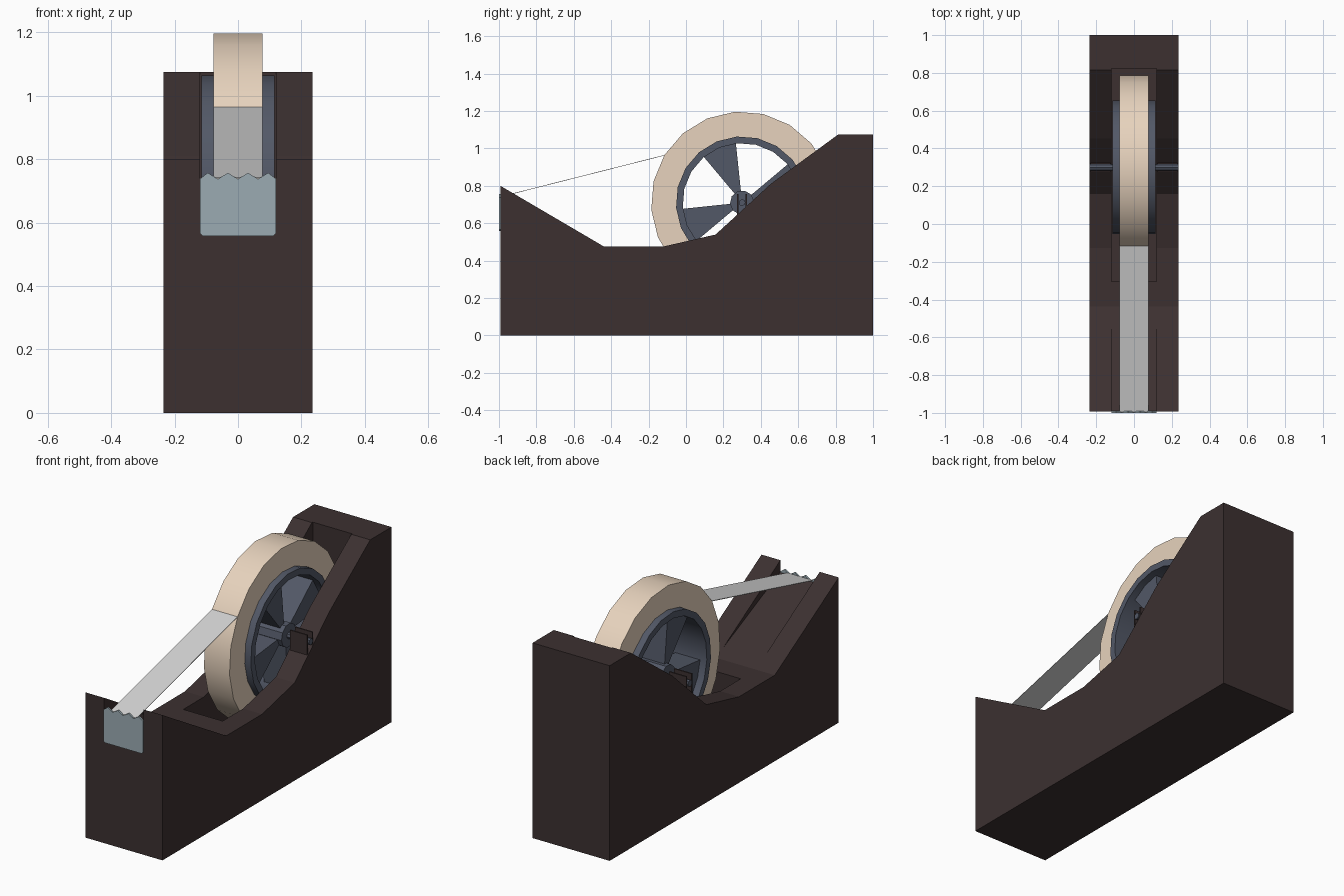
import bpy, bmesh, math

if "Cube" in bpy.data.objects:
    bpy.data.objects.remove(bpy.data.objects["Cube"])

def material(name, rgb):
    m = bpy.data.materials.new(name)
    m.diffuse_color = (*rgb, 1)
    m.use_nodes = True
    m.node_tree.nodes["Principled BSDF"].inputs["Base Color"].default_value = m.diffuse_color
    return m

BROWN = material("dark_brown_plastic", (0.045, 0.030, 0.030))
NAVY = material("blue_grey_plastic", (0.085, 0.098, 0.135))
TAN = material("tan_tape", (0.80, 0.65, 0.51))
CLEAR = material("grey_strip", (0.66, 0.66, 0.66))
STEEL = material("blade_steel", (0.33, 0.41, 0.45))

CY, CZ = 0.30, 0.71      # roll centre
SIDES = 20
START = 4.5              # angle of the first vertex

def finish(name, bm, mat, smooth=False):
    bmesh.ops.recalc_face_normals(bm, faces=bm.faces)
    me = bpy.data.meshes.new(name)
    bm.to_mesh(me)
    bm.free()
    ob = bpy.data.objects.new(name, me)
    bpy.context.collection.objects.link(ob)
    me.materials.append(mat)
    if smooth:
        bpy.ops.object.select_all(action='DESELECT')
        ob.select_set(True)
        bpy.context.view_layer.objects.active = ob
        bpy.ops.object.shade_smooth_by_angle(angle=math.radians(35))
    return ob

def add_prism(bm, profile, x0, x1):
    """Extrude a (y, z) profile from x0 to x1."""
    f = bm.faces.new([bm.verts.new((x0, y, z)) for y, z in profile])
    r = bmesh.ops.extrude_face_region(bm, geom=[f])
    for v in r["geom"]:
        if isinstance(v, bmesh.types.BMVert):
            v.co.x = x1

def prism(name, profile, x0, x1, mat):
    bm = bmesh.new()
    add_prism(bm, profile, x0, x1)
    return finish(name, bm, mat)

def polar(r, deg):
    a = math.radians(deg)
    return CY + r * math.cos(a), CZ + r * math.sin(a)

def circle(r, n=SIDES):
    return [polar(r, START + 360 * i / n) for i in range(n)]

def ring(name, r_out, r_in, half, mat):
    bm = bmesh.new()
    loops = [[bm.verts.new((x, y, z)) for y, z in circle(r)]
             for x, r in ((-half, r_out), (half, r_out), (half, r_in), (-half, r_in))]
    for k in range(4):
        a, b = loops[k], loops[(k + 1) % 4]
        for i in range(SIDES):
            j = (i + 1) % SIDES
            bm.faces.new((a[i], a[j], b[j], b[i]))
    return finish(name, bm, mat, True)

def rect(y0, y1, z0, z1):
    return [(y0, z0), (y1, z0), (y1, z1), (y0, z1)]

# Weighted body: side profile with roll pocket and front groove cut away
body = prism("body", [(-0.993, 0), (1, 0), (1, 1.075), (0.815, 1.075), (0.453, 0.81),
                      (0.287, 0.657), (0.158, 0.539), (-0.126, 0.474),
                      (-0.437, 0.474), (-0.993, 0.80)], -0.235, 0.235, BROWN)
cutters = [
    prism("pocket_cutter", rect(-0.305, 0.822, 0.19, 1.05), -0.12, 0.12, BROWN),
    prism("pocket_top_cutter", rect(0.2, 0.822, 1.0, 1.3), -0.12, 0.12, BROWN),
    prism("groove_cutter", [(-1.1, 0.785), (-0.5, 0.51), (-0.5, 1), (-1.1, 1)], -0.12, 0.12, BROWN),
]
for c in cutters:
    c.hide_render = True
    mod = body.modifiers.new(c.name, 'BOOLEAN')
    mod.operation = 'DIFFERENCE'
    mod.solver = 'EXACT'
    mod.object = c
dg = bpy.context.evaluated_depsgraph_get()
cut_mesh = bpy.data.meshes.new_from_object(body.evaluated_get(dg))
body.modifiers.clear()
body.data = cut_mesh
for c in cutters:
    bpy.data.objects.remove(c)

# Tape roll and hub rim
ring("tape_roll", 0.487, 0.352, 0.078, TAN)
ring("hub_rim", 0.354, 0.318, 0.115, NAVY)

# Four wedge spokes
bm = bmesh.new()
for k in range(4):
    mid = 23 + 90 * k
    add_prism(bm, [polar(0.04, mid - 17), polar(0.325, mid - 17), polar(0.328, mid),
                   polar(0.325, mid + 17), polar(0.04, mid + 17)], -0.075, 0.075)
finish("hub_spokes", bm, NAVY)

# Hub boss and axle
prism("hub_boss", circle(0.065, 10), -0.10, 0.10, NAVY)
prism("axle", circle(0.018, 8), -0.235, 0.235, NAVY)

# Axle clips standing on both side walls
bm = bmesh.new()
for s in (-1, 1):
    for y in (0.274, 0.318):
        add_prism(bm, rect(y, y + 0.008, 0.62, 0.755), s * 0.125, s * 0.23)
finish("axle_clips", bm, BROWN)

# Loose tape strip from the roll to the blade
y0, z0 = polar(0.487, START + 144)
prism("tape_strip", [(y0, z0), (-0.995, 0.742), (-0.995, 0.739), (y0, z0 - 0.003)],
      -0.078, 0.078, CLEAR)

# Serrated cutting blade on the front
bm = bmesh.new()
outline = [(-0.112, 0.558), (0.112, 0.558), (0.12, 0.566), (0.12, 0.738)]
outline += [(0.095 - 0.0317 * i, 0.757 if i % 2 == 0 else 0.737) for i in range(7)]
outline += [(-0.12, 0.738), (-0.12, 0.566)]
f = bm.faces.new([bm.verts.new((x, -1.0, z)) for x, z in outline])
r = bmesh.ops.extrude_face_region(bm, geom=[f])
for v in r["geom"]:
    if isinstance(v, bmesh.types.BMVert):
        v.co.y = -0.99
finish("blade", bm, STEEL)
